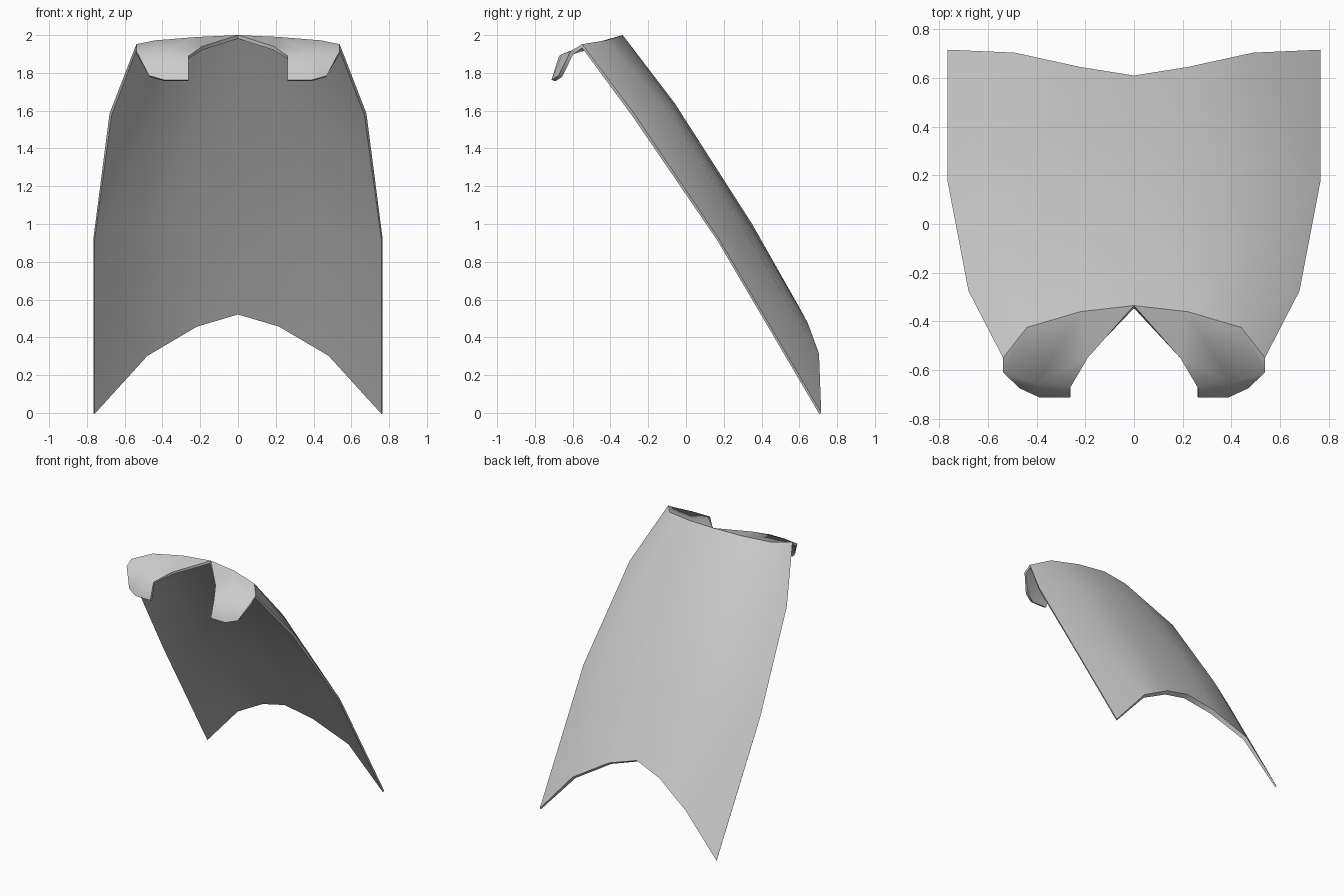
import bpy, math

if "Cube" in bpy.data.objects:
    bpy.data.objects.remove(bpy.data.objects["Cube"])

# Cross-section rows of the right half of the shell: centre -> side edge
rows = [
    [(0, -.335, 2.0), (.22, -.36, 1.99), (.44, -.425, 1.972), (.538, -.55, 1.952)],
    [(0, -.06, 1.64), (.22, -.07, 1.635), (.46, -.105, 1.615), (.68, -.275, 1.585)],
    [(0, .35, 1.0), (.23, .34, .995), (.51, .305, .975), (.766, .175, .92)],
    [(0, .61, .54), (.22, .645, .475), (.49, .704, .315), (.766, .716, 0)],
]
# Front lip: folded-over flap points
lip = [(.19, -.55, 1.94), (.262, -.672, 1.89), (.40, -.655, 1.90), (.538, -.61, 1.915),
       (.47, -.675, 1.785), (.39, -.712, 1.763), (.262, -.712, 1.763)]

verts = [p for r in rows for p in r]
n = len(verts)
verts += lip
faces = []
for i in range(3):
    for j in range(3):
        a, b, c, d = i*4 + j, i*4 + j + 1, i*4 + j + 5, i*4 + j + 4
        if (i, j) == (2, 2):
            faces += [(a, b, d), (b, c, d)]      # creased lower corner
        else:
            faces.append((a, b, c, d))
B1, Bn, B2, C, D, E, G = range(n, n + 7)
faces += [(0, B1, 1), (1, B1, B2, 2), (B1, Bn, B2), (2, B2, C, 3),
          (Bn, G, E, B2), (B2, E, D, C)]

me = bpy.data.meshes.new("curved_shell")
me.from_pydata(verts, [], faces)
shell = bpy.data.objects.new("curved_shell", me)
bpy.context.collection.objects.link(shell)

# Wall thins out toward the sides and the lip
vg = shell.vertex_groups.new(name="wall")
for i, v in enumerate(verts):
    w = 1 - .65 * (abs(v[0]) / .766) ** 2
    if i >= n or i < 4:
        w = .55
    vg.add([i], w, 'REPLACE')

m = shell.modifiers.new("mirror", 'MIRROR')
m.use_clip = True
s = shell.modifiers.new("wall", 'SOLIDIFY')
s.thickness = .038
s.offset = -1
s.vertex_group = "wall"

# Bake, then smooth with sharp rims
bpy.ops.object.select_all(action='DESELECT')
shell.select_set(True)
bpy.context.view_layer.objects.active = shell
bpy.ops.object.convert(target='MESH')
bpy.ops.object.shade_smooth_by_angle(angle=math.radians(62))
